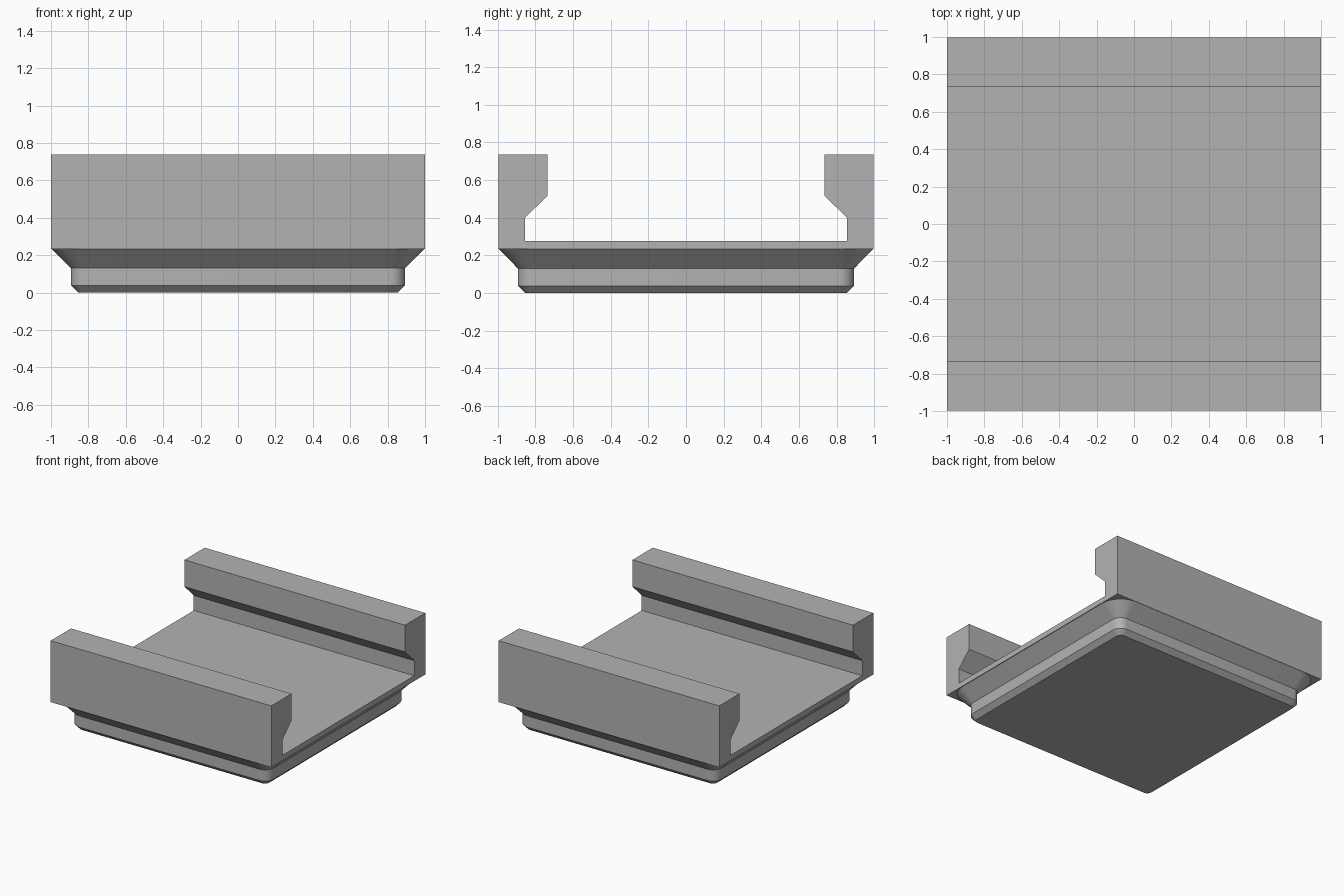
import bpy, bmesh, math

cube = bpy.data.objects.get("Cube")
if cube:
    bpy.data.objects.remove(cube, do_unlink=True)

grey = bpy.data.materials.new("plain grey")
grey.use_nodes = True
colour = (0.45, 0.45, 0.45, 1)
grey.diffuse_color = colour
grey.node_tree.nodes["Principled BSDF"].inputs["Base Color"].default_value = colour


def loft(name, rings):
    """Skin a closed solid through matching rings of points."""
    bm = bmesh.new()
    loops = [[bm.verts.new(p) for p in ring] for ring in rings]
    n = len(loops[0])
    for a, b in zip(loops, loops[1:]):
        for i in range(n):
            j = (i + 1) % n
            bm.faces.new((a[i], a[j], b[j], b[i]))
    bm.faces.new(loops[0][::-1])
    bm.faces.new(loops[-1])
    bmesh.ops.recalc_face_normals(bm, faces=bm.faces)
    mesh = bpy.data.meshes.new(name)
    bm.to_mesh(mesh)
    bm.free()
    mesh.materials.append(grey)
    obj = bpy.data.objects.new(name, mesh)
    bpy.context.collection.objects.link(obj)
    return obj


def rounded_square(half, radius, z, steps=10):
    """Ring of a square with rounded corners."""
    c = half - radius
    ring = []
    for k, (sx, sy) in enumerate([(1, 1), (-1, 1), (-1, -1), (1, -1)]):
        for i in range(steps + 1):
            a = math.radians(90) * (k + i / steps)
            ring.append((sx * c + radius * math.cos(a), sy * c + radius * math.sin(a), z))
    return ring


# Stepped foot: half width, corner radius, height
foot_rings = [(0.855, 0.04, 0), (0.893, 0.078, 0.038), (0.893, 0.078, 0.13), (0.995, 0.18, 0.233)]
foot = loft("stepped_foot", [rounded_square(*r) for r in foot_rings])

# Channel body: half of the end profile (y, z), mirrored and extruded along x
half_profile = [(0.997, 0.233), (0.997, 0.737), (0.735, 0.737),
                (0.735, 0.518), (0.855, 0.4), (0.855, 0.277)]
profile = half_profile + [(-y, z) for y, z in reversed(half_profile)]
body = loft("channel_body", [[(x, y, z) for y, z in profile] for x in (-1, 1)])

# Smooth the round corners only
bpy.ops.object.select_all(action="DESELECT")
foot.select_set(True)
bpy.context.view_layer.objects.active = foot
bpy.ops.object.shade_smooth_by_angle(angle=math.radians(30))
